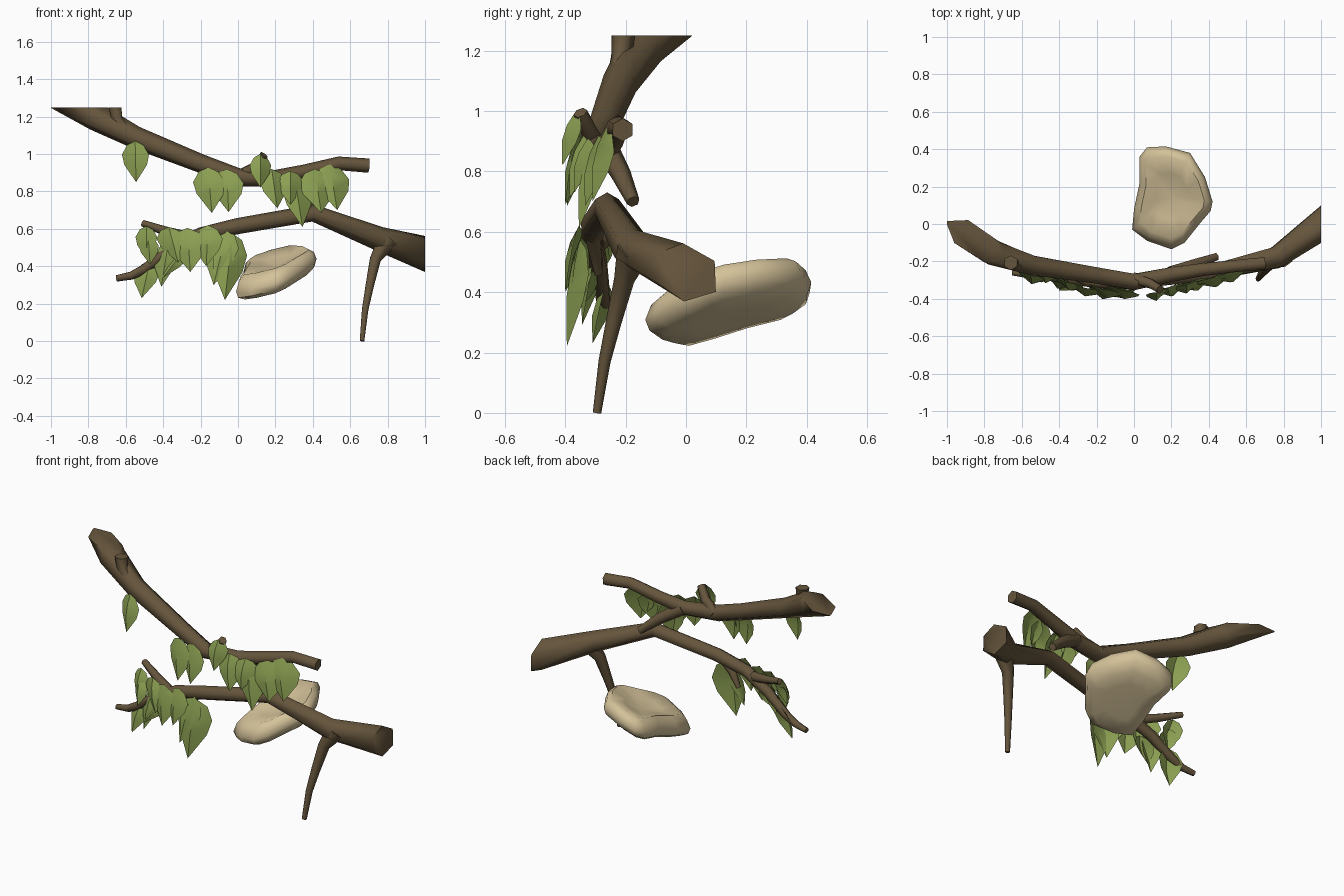
import bpy, bmesh, math
from mathutils import Vector

if "Cube" in bpy.data.objects:
    bpy.data.objects.remove(bpy.data.objects["Cube"])


def material(name, rgb):
    m = bpy.data.materials.new(name)
    m.diffuse_color = (*rgb, 1)
    m.use_nodes = True
    m.node_tree.nodes["Principled BSDF"].inputs["Base Color"].default_value = m.diffuse_color
    return m


BARK = material("brown bark", (0.13, 0.09, 0.045))
LEAF = material("leaf green", (0.26, 0.35, 0.085))
STONE = material("sandy stone", (0.66, 0.54, 0.32))


def finish(name, bm, mat, angle):
    me = bpy.data.meshes.new(name)
    bm.to_mesh(me)
    bm.free()
    me.materials.append(mat)
    ob = bpy.data.objects.new(name, me)
    bpy.context.collection.objects.link(ob)
    bpy.ops.object.select_all(action='DESELECT')
    ob.select_set(True)
    bpy.context.view_layer.objects.active = ob
    bpy.ops.object.shade_smooth_by_angle(angle=math.radians(angle))
    return ob


def branch(name, pts, cuts=(), sides=6):
    """Tapered tube through (x, y, z, radius); cuts are (point, normal) planes."""
    bm = bmesh.new()
    P = [Vector(p[:3]) for p in pts]
    rings = []
    ref = Vector((0, 0, 1)) if abs((P[-1] - P[0]).normalized().z) < 0.85 else Vector((0, 1, 0))
    for i, p in enumerate(P):
        t = (P[min(i + 1, len(P) - 1)] - P[max(i - 1, 0)]).normalized()
        u = t.cross(ref).normalized()
        v = u.cross(t)
        rings.append([bm.verts.new(p + pts[i][3] * (u * math.cos(a) + v * math.sin(a)))
                      for a in (2 * math.pi * (k + 0.5) / sides for k in range(sides))])
    for a, b in zip(rings, rings[1:]):
        for k in range(sides):
            j = (k + 1) % sides
            bm.faces.new((a[k], a[j], b[j], b[k]))
    bm.faces.new(rings[0])
    bm.faces.new(rings[-1])
    for co, no in cuts:
        bmesh.ops.bisect_plane(bm, geom=bm.verts[:] + bm.edges[:] + bm.faces[:],
                               plane_co=co, plane_no=no, clear_outer=True)
        bmesh.ops.holes_fill(bm, edges=[e for e in bm.edges if e.is_boundary], sides=0)
    bmesh.ops.recalc_face_normals(bm, faces=bm.faces[:])
    return finish(name, bm, BARK, 62)


TOP = ((0, 0, 1.25), (0, 0, 1))
RIGHT = ((1, 0, 0), (1, 0, 0))
LEFT = ((-1, 0, 0), (-1, 0, 0))

# Upper branch with its twigs
branch("upper_branch", [(-1.1, 0.08, 1.40, .09), (-.76, -.15, 1.2, .077), (-.55, -.22, 1.09, .06),
                        (-.2, -.275, .95, .05), (0, -.31, .875, .05), (.2, -.27, .87, .045),
                        (.36, -.245, .905, .04), (.54, -.225, .95, .037), (.7, -.21, .938, .038)],
       [TOP, LEFT])
branch("upper_stub", [(-.58, -.225, 1.1, .04), (-.645, -.215, 1.18, .033), (-.67, -.2, 1.32, .045)], [TOP])
branch("upper_sprig", [(.0, -.29, .875, .035), (.09, -.32, .93, .028), (.14, -.35, .995, .024)])
branch("upper_hanging_twig", [(.2, -.26, .87, .04), (.33, -.215, .79, .033), (.44, -.175, .7, .022)])

# Lower branch with its twigs
branch("lower_branch", [(1.15, .1, .42, .11), (.76, -.18, .545, .066), (.4, -.262, .685, .046),
                        (0, -.31, .615, .043), (-.2, -.31, .57, .038), (-.36, -.29, .49, .032),
                        (-.5, -.275, .385, .026), (-.57, -.27, .35, .022), (-.65, -.26, .335, .017)],
       [RIGHT])
branch("lower_drop_twig", [(.8, -.17, .54, .06), (.735, -.205, .44, .034), (.705, -.24, .3, .026),
                           (.68, -.27, .17, .02), (.663, -.295, .0, .014)])
branch("lower_raised_twig", [(-.25, -.305, .55, .032), (-.38, -.25, .585, .026), (-.51, -.195, .63, .018)])
branch("lower_small_twig", [(-.05, -.31, .6, .03), (-.11, -.3, .54, .024), (-.16, -.29, .46, .014)])


def leaf(i, x, z, tx, tz, w, y):
    """Folded heart-shaped leaf from stalk (x, z) to tip (tx, tz), following the branch bend."""
    bm = bmesh.new()
    slope = -0.28 if x < -0.05 else 0.28
    top, tip = Vector((x, y, z)), Vector((tx, y - .045, tz))
    side = Vector((1, slope, 0)).normalized()
    fold = Vector((0, .022, 0))
    rib = [bm.verts.new(top.lerp(tip, t) + Vector((0, d, 0)))
           for t, d in ((0, 0), (.25, -.018), (.55, -.022), (1, 0))]
    for s in (-1, 1):
        e = [bm.verts.new(top.lerp(tip, t) + side * s * w * k + fold * k * 1.5)
             for t, k in ((.1, .3), (.33, .5), (.58, .42))]
        for f in ((rib[0], e[0], e[1], rib[1]), (rib[1], e[1], e[2], rib[2]), (rib[2], e[2], rib[3])):
            bm.faces.new(f if s < 0 else f[::-1])
    finish("leaf_%02d" % i, bm, LEAF, 40)


# Leaves: stalk x, z, tip x, z, width, y
LEAVES = [(-.55, 1.07, -.545, .85, .15, -.275),
          (-.16, .93, -.14, .685, .18, -.35), (-.06, .92, -.05, .69, .18, -.355),
          (.12, 1.0, .12, .82, .12, -.365), (.18, .92, .21, .71, .15, -.34),
          (.30, .89, .345, .61, .16, -.31), (.28, .91, .28, .73, .15, -.325),
          (.41, .92, .445, .685, .2, -.29), (.49, .945, .53, .70, .19, -.265),
          (-.49, .615, -.49, .44, .12, -.25), (-.37, .61, -.32, .42, .17, -.31),
          (-.27, .605, -.255, .37, .2, -.34), (-.16, .62, -.17, .40, .17, -.355),
          (-.03, .575, -.07, .22, .19, -.35), (-.47, .43, -.515, .23, .14, -.265),
          (-.37, .54, -.41, .29, .13, -.3), (-.06, .59, -.13, .30, .18, -.345),
          (-.30, .47, -.40, .34, .11, -.31), (-.48, .56, -.47, .41, .11, -.27)]
for i, l in enumerate(LEAVES):
    leaf(i + 1, *l)

# Stone: a rounded slab, tilted up to the right and back, dished on top
OUTLINE = [(-.01, -.03), (.0, .08), (.03, .22), (.03, .36), (.07, .41), (.17, .415), (.3, .38),
           (.38, .25), (.42, .12), (.41, .07), (.35, 0), (.27, -.1), (.2, -.135), (.07, -.09)]
CX, CY = .2, .15


def base(x, y):
    return .205 + .25 * (y + .02) + .33 * (x - .02)


bm = bmesh.new()
rings = []
for scale, h in ((.45, .0), (.78, .004), (.95, .03), (1, .065), (.93, .105), (.8, .125), (.45, .105)):
    ring = []
    for x, y in OUTLINE:
        x, y = CX + (x - CX) * scale, CY + (y - CY) * scale
        thick = 1.12 - .35 * max(0, x - .2) - .2 * max(0, y - .2)
        ring.append(bm.verts.new((x, y, base(x, y) + h * thick)))
    rings.append(ring)
n = len(OUTLINE)
for a, b in zip(rings, rings[1:]):
    for k in range(n):
        bm.faces.new((a[k], a[(k + 1) % n], b[(k + 1) % n], b[k]))
for ring, h in ((rings[0], 0), (rings[-1], .09)):
    c = bm.verts.new((CX, CY, base(CX, CY) + h))
    for k in range(n):
        bm.faces.new((ring[k], ring[(k + 1) % n], c))
bmesh.ops.recalc_face_normals(bm, faces=bm.faces[:])
finish("stone", bm, STONE, 50)
